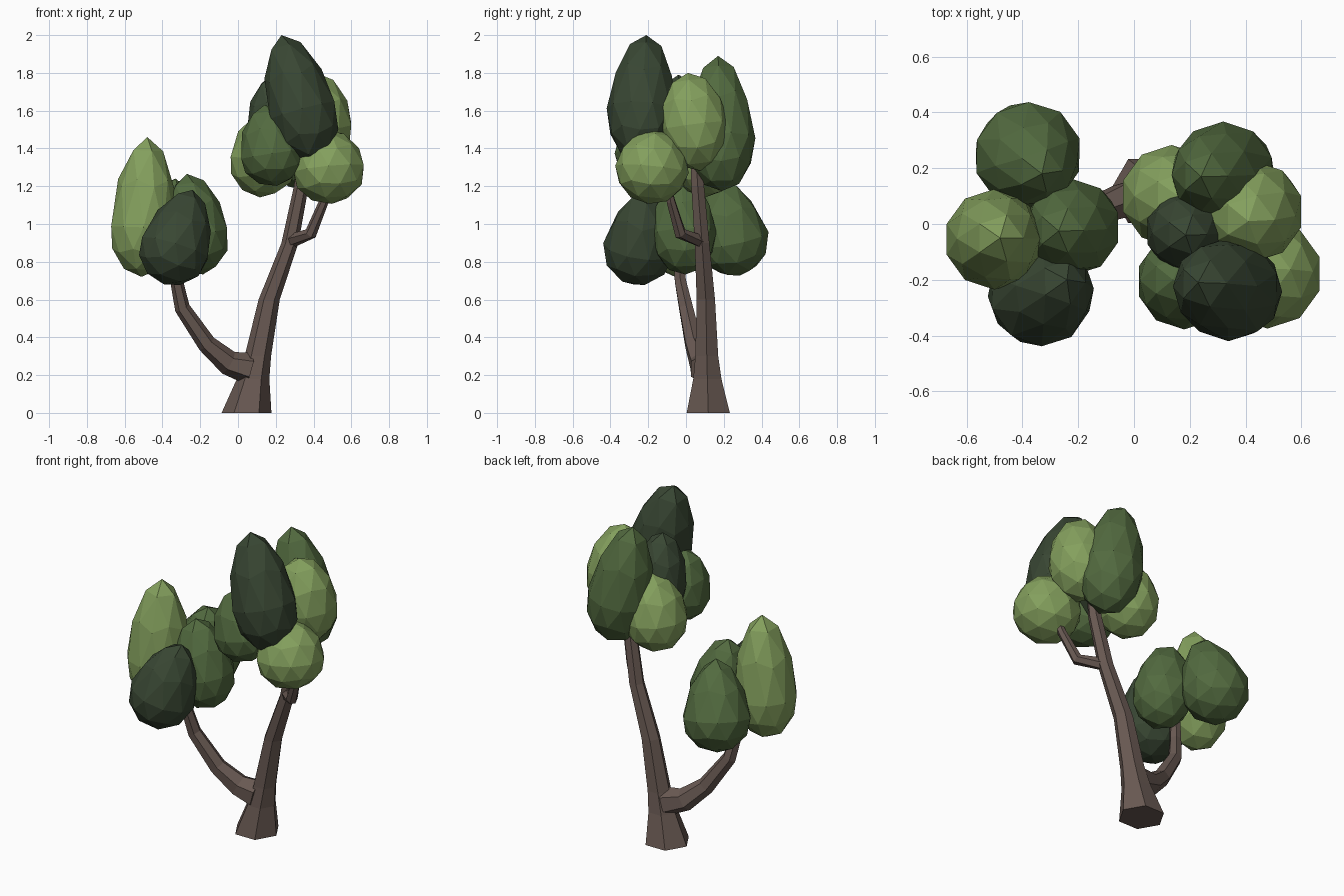
import bpy, bmesh, math
from mathutils import Vector

if "Cube" in bpy.data.objects:
    bpy.data.objects.remove(bpy.data.objects["Cube"])


def material(name, rgb):
    m = bpy.data.materials.new(name)
    m.diffuse_color = (*rgb, 1)
    m.use_nodes = True
    m.node_tree.nodes["Principled BSDF"].inputs["Base Color"].default_value = m.diffuse_color
    return m


BARK = material("bark", (0.14, 0.10, 0.085))
LIGHT = material("light_leaf", (0.23, 0.35, 0.11))
MID = material("mid_leaf", (0.085, 0.145, 0.05))
DARK = material("dark_leaf", (0.04, 0.062, 0.033))


def finish(bm, name, mat):
    bmesh.ops.recalc_face_normals(bm, faces=bm.faces)
    me = bpy.data.meshes.new(name)
    bm.to_mesh(me)
    bm.free()
    me.materials.append(mat)
    ob = bpy.data.objects.new(name, me)
    bpy.context.collection.objects.link(ob)


def limb(name, points, level=False, sides=6):
    """Tapered tube through (x, y, z, radius) points; level keeps rings horizontal."""
    bm = bmesh.new()
    pos = [Vector(p[:3]) for p in points]
    rings = []
    for i, p in enumerate(points):
        axis = pos[min(i + 1, len(pos) - 1)] - pos[max(i - 1, 0)]
        if level:
            axis = Vector((0, 0, 1))
        u = Vector((0, 1, 0)).cross(axis).normalized()
        v = axis.normalized().cross(u)
        ring = []
        for k in range(sides):
            a = math.tau * k / sides
            ring.append(bm.verts.new(pos[i] + p[3] * (u * math.cos(a) + v * math.sin(a))))
        rings.append(ring)
    for r0, r1 in zip(rings, rings[1:]):
        for k in range(sides):
            j = (k + 1) % sides
            bm.faces.new((r0[k], r0[j], r1[j], r1[k]))
    bm.faces.new(rings[0])
    bm.faces.new(rings[-1])
    finish(bm, name, BARK)


def leaf_clump(name, mat, centre, tip, radius, down, taper=0.1):
    """Egg-shaped icosphere leaning from its widest point towards the tip."""
    c, axis = Vector(centre), Vector(tip) - Vector(centre)
    rot = Vector((0, 0, 1)).rotation_difference(axis)
    bm = bmesh.new()
    bmesh.ops.create_icosphere(bm, subdivisions=2, radius=1)
    for v in bm.verts:
        r = radius * 1.03 * (1 - taper * max(v.co.z, 0))
        h = axis.length if v.co.z > 0 else down
        v.co = c + rot @ Vector((v.co.x * r, v.co.y * r, v.co.z * h))
    finish(bm, name, mat)


# Trunk and branches
limb("trunk", [(0.045, 0.118, 0, 0.132), (0.08, 0.113, 0.18, 0.086),
               (0.105, 0.11, 0.3, 0.07), (0.165, 0.105, 0.6, 0.056),
               (0.275, 0.085, 0.9, 0.045), (0.335, 0.062, 1.2, 0.039),
               (0.35, 0.05, 1.4, 0.03)], level=True)
limb("left_branch", [(0.06, 0.1, 0.235, 0.085), (-0.05, 0.08, 0.265, 0.066),
                     (-0.165, 0.04, 0.365, 0.05), (-0.295, 0.0, 0.555, 0.041),
                     (-0.325, -0.03, 0.7, 0.034), (-0.33, -0.04, 0.85, 0.03)])
limb("right_twig", [(0.28, 0.08, 0.91, 0.037), (0.385, -0.03, 0.95, 0.033),
                    (0.455, -0.08, 1.12, 0.025), (0.47, -0.09, 1.17, 0.022)])

# Left crown
leaf_clump("left_crown_outer", LIGHT, (-0.5, -0.055, 0.98), (-0.48, -0.05, 1.46), 0.175, 0.26)
leaf_clump("left_crown_back", MID, (-0.38, 0.245, 0.92), (-0.33, 0.18, 1.24), 0.19, 0.2, 0.25)
leaf_clump("left_crown_inner", MID, (-0.22, -0.012, 0.95), (-0.27, -0.025, 1.265), 0.168, 0.22, 0.1)
leaf_clump("left_crown_front", DARK, (-0.335, -0.25, 0.87), (-0.24, -0.2, 1.18), 0.185, 0.2, 0.2)

# Right crown
leaf_clump("right_crown_top", DARK, (0.34, -0.235, 1.6), (0.23, -0.21, 2.0), 0.18, 0.28, 0.12)
leaf_clump("right_crown_middle", DARK, (0.195, -0.025, 1.5), (0.185, -0.04, 1.79), 0.15, 0.26)
leaf_clump("right_crown_front", MID, (0.18, -0.205, 1.37), (0.14, -0.2, 1.63), 0.168, 0.17)
leaf_clump("right_crown_low", LIGHT, (0.48, -0.18, 1.29), (0.46, -0.16, 1.5), 0.19, 0.185, 0.05)
leaf_clump("right_crown_outer", LIGHT, (0.425, 0.045, 1.52), (0.41, 0.01, 1.8), 0.178, 0.24, 0.05)
leaf_clump("right_crown_back", MID, (0.32, 0.182, 1.45), (0.24, 0.17, 1.89), 0.18, 0.28, 0.15)
leaf_clump("right_crown_inner", LIGHT, (0.135, 0.1, 1.34), (0.16, 0.1, 1.6), 0.178, 0.2, 0.1)
